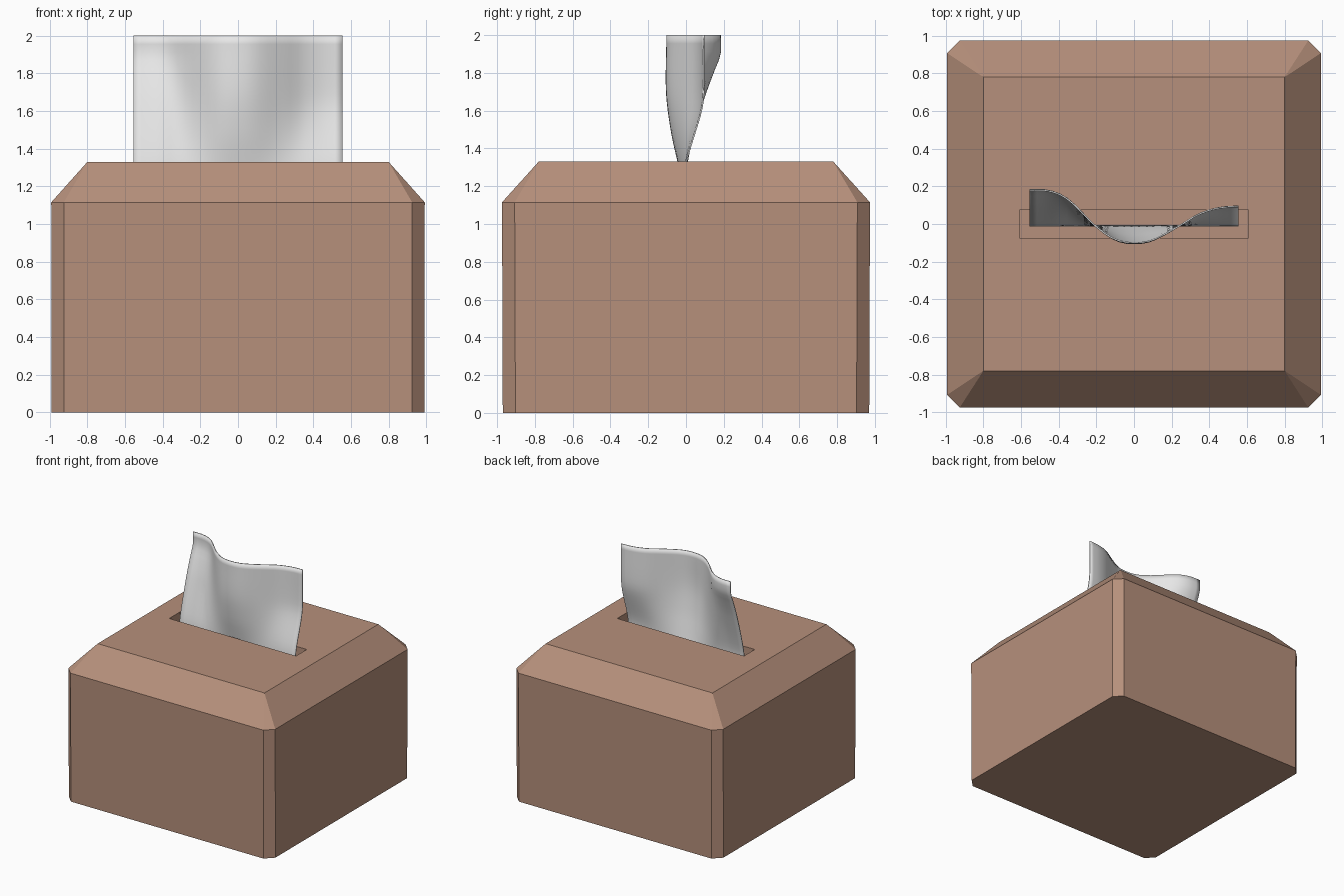
import bpy, bmesh

if "Cube" in bpy.data.objects:
    bpy.data.objects.remove(bpy.data.objects["Cube"])


def material(name, rgb):
    m = bpy.data.materials.new(name)
    m.diffuse_color = (*rgb, 1)
    m.use_nodes = True
    m.node_tree.nodes["Principled BSDF"].inputs["Base Color"].default_value = m.diffuse_color
    return m


def make_object(name, bm, mat):
    mesh = bpy.data.meshes.new(name)
    bmesh.ops.recalc_face_normals(bm, faces=bm.faces)
    bm.to_mesh(mesh)
    bm.free()
    ob = bpy.data.objects.new(name, mesh)
    bpy.context.collection.objects.link(ob)
    mesh.materials.append(mat)
    return ob


def sample(points, t):
    """Smoothly interpolated value from a short (position, value) profile."""
    t = min(max(t, points[0][0]), points[-1][0])
    n = len(points)
    for i in range(n - 1):
        (a, va), (b, vb) = points[i], points[i + 1]
        if t <= b:
            k = (t - a) / (b - a)
            p, q = points[max(i - 1, 0)], points[min(i + 2, n - 1)]
            ma = (vb - p[1]) / (b - p[0]) * (b - a)
            mb = (q[1] - va) / (q[0] - a) * (b - a)
            return ((2*k**3 - 3*k**2 + 1) * va + (k**3 - 2*k**2 + k) * ma
                    + (3*k**2 - 2*k**3) * vb + (k**3 - k**2) * mb)


brown = material("brown card", (0.47, 0.28, 0.20))
white = material("white tissue", (0.80, 0.80, 0.80))

# Box: chamfered-corner walls, sloped shoulders, slotted top
bm = bmesh.new()


def octagon(x, y, c, z):
    pts = [(x, -y + c), (x, y - c), (x - c, y), (-x + c, y),
           (-x, y - c), (-x, -y + c), (-x + c, -y), (x - c, -y)]
    return [bm.verts.new((px, py, z)) for px, py in pts]


def rectangle(x, y, z):
    return [bm.verts.new((sx * x, sy * y, z))
            for sx, sy in ((1, -1), (1, 1), (-1, 1), (-1, -1))]


def bridge(a, b):
    n = len(a)
    for i in range(n):
        bm.faces.new((a[i], a[(i + 1) % n], b[(i + 1) % n], b[i]))


base = octagon(0.99, 0.97, 0.067, 0)
shoulder = octagon(0.992, 0.974, 0.067, 1.115)
top = rectangle(0.80, 0.78, 1.33)
slot = rectangle(0.608, 0.074, 1.33)
slot_floor = rectangle(0.608, 0.074, 1.13)
bm.faces.new(base)
bridge(base, shoulder)
for i in range(4):
    j = (i + 1) % 4
    bm.faces.new((shoulder[2*i], shoulder[2*i + 1], top[j], top[i]))
    bm.faces.new((shoulder[2*i + 1], shoulder[2*j], top[j]))
bridge(top, slot)
bridge(slot, slot_floor)
bm.faces.new(slot_floor)
make_object("tissue_box", bm, brown)

# Tissue: wavy sheet, flat at the slot and folding more towards the top
top_wave = [(-0.555, 0.18), (-0.45, 0.175), (-0.35, 0.13), (-0.2, -0.015),
            (-0.1, -0.082), (0, -0.1), (0.1, -0.085), (0.25, -0.005),
            (0.34, 0.05), (0.45, 0.085), (0.555, 0.093)]
left_growth = [(1.2, 0), (1.33, 0.06), (1.65, 0.52), (1.8, 0.8), (1.9, 1), (2, 1)]
middle_growth = [(1.2, 0), (1.33, 0.32), (1.5, 0.72), (1.7, 1), (2, 1)]
right_growth = [(1.2, 0), (1.33, 0.12), (1.6, 0.88), (1.7, 1), (2, 1)]

bm = bmesh.new()
nx, nz = 28, 18
rows = []
for k in range(nz + 1):
    z = 1.2 + 0.8 * k / nz
    gl, gm, gr = (sample(g, z) for g in (left_growth, middle_growth, right_growth))
    row = []
    for i in range(nx + 1):
        x = -0.555 + 1.11 * i / nx
        grow = sample([(-0.4, gl), (-0.12, gm), (0.12, gm), (0.4, gr)], x)
        y = -0.01 + (sample(top_wave, x) + 0.01) * grow
        row.append(bm.verts.new((x, y, z)))
    rows.append(row)
for a, b in zip(rows, rows[1:]):
    for i in range(nx):
        bm.faces.new((a[i], a[i + 1], b[i + 1], b[i]))
tissue = make_object("tissue", bm, white)
thick = tissue.modifiers.new("thickness", 'SOLIDIFY')
thick.thickness = 0.008
thick.offset = 0
bpy.context.view_layer.objects.active = tissue
tissue.select_set(True)
bpy.ops.object.shade_smooth_by_angle(angle=0.7)
